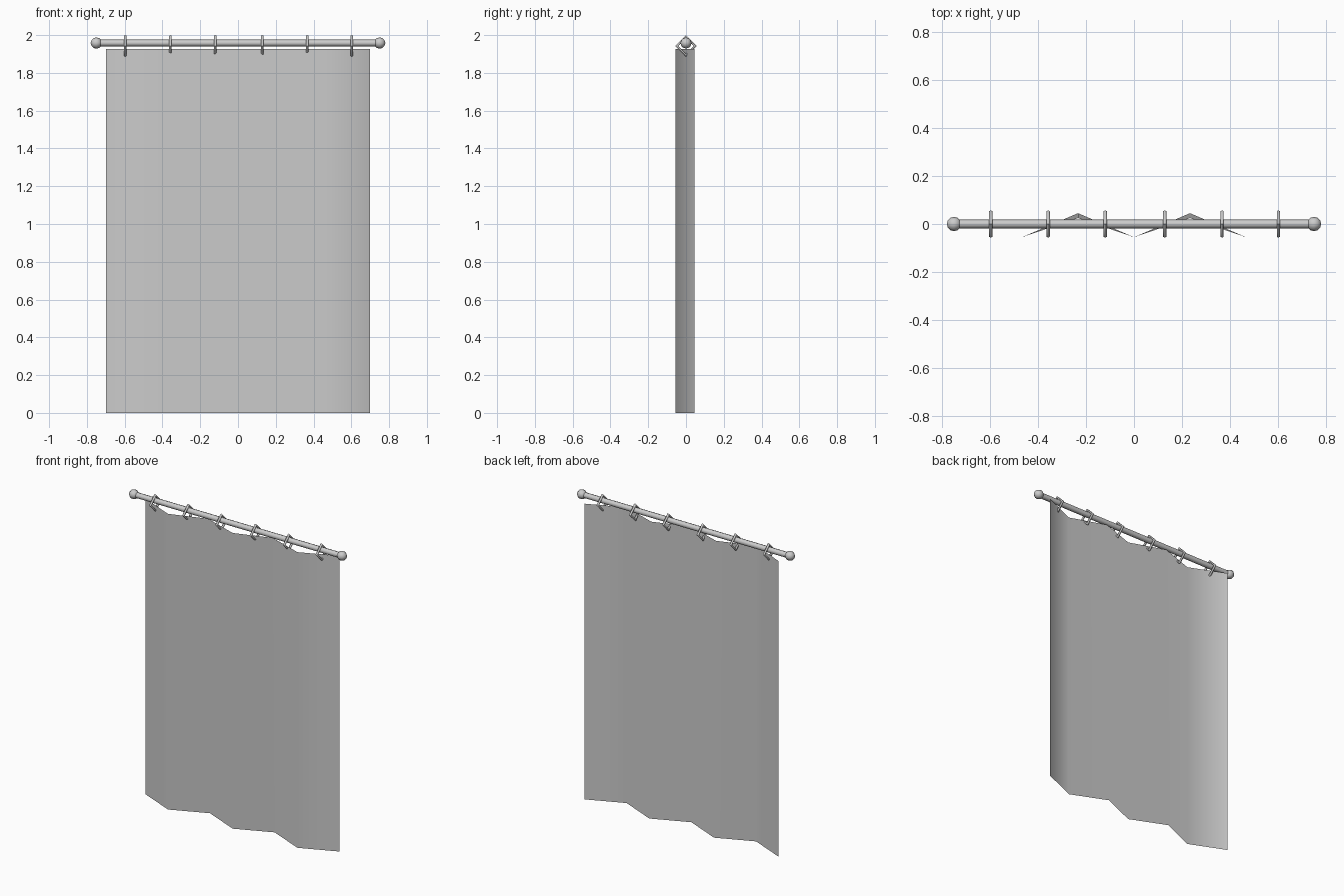
import bpy, bmesh, math

if "Cube" in bpy.data.objects:
    bpy.data.objects.remove(bpy.data.objects["Cube"])

ROD_Z = 1.958


def make_object(name, bm, smooth=True):
    mesh = bpy.data.meshes.new(name)
    bm.to_mesh(mesh)
    bm.free()
    for p in mesh.polygons:
        p.use_smooth = smooth
    obj = bpy.data.objects.new(name, mesh)
    bpy.context.collection.objects.link(obj)
    return obj


# Curtain sheet: zigzag folds, inner back folds pinched forward at the top
bm = bmesh.new()
columns = []
for i in range(7):
    x = -0.7 + 1.4 * i / 6
    y_low = -0.055 if i % 2 else 0.045
    y_top = 0.025 if i in (2, 4) else y_low
    columns.append((bm.verts.new((x, y_low, 0)), bm.verts.new((x, y_top, 1.927))))
for (a, b), (c, d) in zip(columns, columns[1:]):
    bm.faces.new((a, c, d, b))
make_object("curtain", bm)

# Rod
bpy.ops.mesh.primitive_cylinder_add(vertices=8, radius=0.018, depth=1.5,
                                    location=(0, 0, ROD_Z),
                                    rotation=(0, math.pi / 2, 0))
rod = bpy.context.object
rod.name = "curtain_rod"
bpy.ops.object.shade_smooth_by_angle(angle=math.radians(60))

# End knobs
for side, name in ((-1, "left_knob"), (1, "right_knob")):
    bpy.ops.mesh.primitive_uv_sphere_add(segments=8, ring_count=6, radius=0.03,
                                         location=(side * 0.75, 0, ROD_Z),
                                         rotation=(0, math.pi / 2, 0))
    bpy.context.object.name = name
    bpy.ops.object.shade_smooth_by_angle(angle=math.radians(60))

# Four-sided hanging rings
for i, x in enumerate((-0.597, -0.358, -0.12, 0.128, 0.367, 0.602)):
    bpy.ops.mesh.primitive_torus_add(major_segments=4, minor_segments=6,
                                     major_radius=0.049, minor_radius=0.008,
                                     location=(x, 0, 1.943),
                                     rotation=(0, math.pi / 2, 0))
    bpy.context.object.name = f"ring_{i + 1}"
    bpy.ops.object.shade_smooth_by_angle(angle=math.radians(75))
